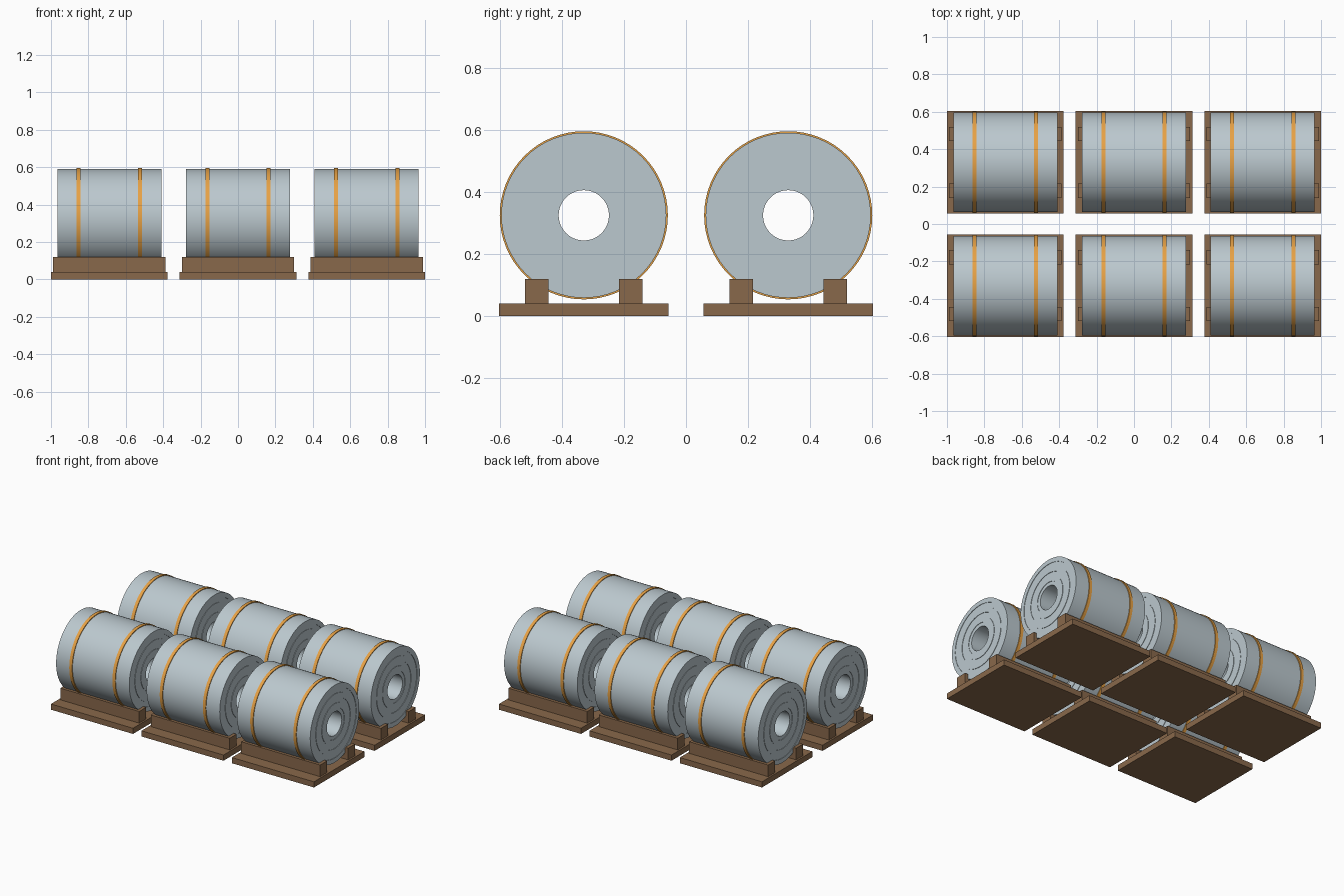
import bpy, bmesh
from math import sin, cos, tau, radians

if "Cube" in bpy.data.objects:
    bpy.data.objects.remove(bpy.data.objects["Cube"])

SEG = 64
COIL_Z = 0.324


def material(name, color):
    m = bpy.data.materials.new(name)
    m.diffuse_color = (*color, 1)
    m.use_nodes = True
    m.node_tree.nodes["Principled BSDF"].inputs["Base Color"].default_value = m.diffuse_color
    return m


steel = material("steel", (0.50, 0.58, 0.62))
orange = material("strap_orange", (0.80, 0.36, 0.06))
wood = material("wood", (0.25, 0.14, 0.07))


def finish(bm, name, mat):
    bmesh.ops.recalc_face_normals(bm, faces=bm.faces)
    me = bpy.data.meshes.new(name)
    bm.to_mesh(me)
    bm.free()
    me.materials.append(mat)
    return me


def lathe(name, profile, mat):
    """Revolve a closed (x, radius) profile around the x axis."""
    bm = bmesh.new()
    rings = [[bm.verts.new((x, r * cos(tau * i / SEG), r * sin(tau * i / SEG)))
              for i in range(SEG)] for x, r in profile]
    for a, b in zip(rings, rings[1:] + rings[:1]):
        for i in range(SEG):
            j = (i + 1) % SEG
            bm.faces.new((a[i], a[j], b[j], b[i]))
    return finish(bm, name, mat)


def box(name, size, mat):
    bm = bmesh.new()
    bmesh.ops.create_cube(bm, size=1)
    bmesh.ops.scale(bm, vec=size, verts=bm.verts)
    return finish(bm, name, mat)


def place(name, mesh, loc, smooth=False):
    ob = bpy.data.objects.new(name, mesh)
    ob.location = loc
    bpy.context.collection.objects.link(ob)
    if smooth:
        round_parts.append(ob)


# Coil profile: hollow roll whose end faces step slightly at each wrap
radii = [0.081, 0.106, 0.138, 0.170, 0.203, 0.235, 0.266]
right_end = []
for k, (r0, r1) in enumerate(zip(radii, radii[1:])):
    x = 0.278 if k % 2 else 0.275
    right_end += [(x, r0), (x, r1)]
left_end = [(-x, r) for x, r in reversed(right_end)]
coil = lathe("coil", right_end + left_end, steel)

# Strap band and timber parts
strap = lathe("strap", [(-0.011, 0.262), (0.011, 0.262), (0.011, 0.271), (-0.011, 0.271)], orange)
pallet = box("pallet", (0.624, 0.547, 0.039), wood)
chock = box("chock", (0.60, 0.076, 0.080), wood)

# Three by two grid of strapped coils on skids
round_parts = []
for cx in (-0.688, 0, 0.688):
    for cy in (-0.3295, 0.3295):
        place("pallet", pallet, (cx, cy, 0.0195))
        place("coil", coil, (cx, cy, COIL_Z), True)
        for s in (-1, 1):
            place("chock", chock, (cx, cy + s * 0.1515, 0.079))
            place("strap", strap, (cx + s * 0.164, cy, COIL_Z), True)

# Smooth the round walls, keep rims sharp
for ob in round_parts:
    ob.select_set(True)
bpy.context.view_layer.objects.active = round_parts[0]
for me in (coil, strap):
    me.shade_smooth()
    me.set_sharp_from_angle(angle=radians(30))
